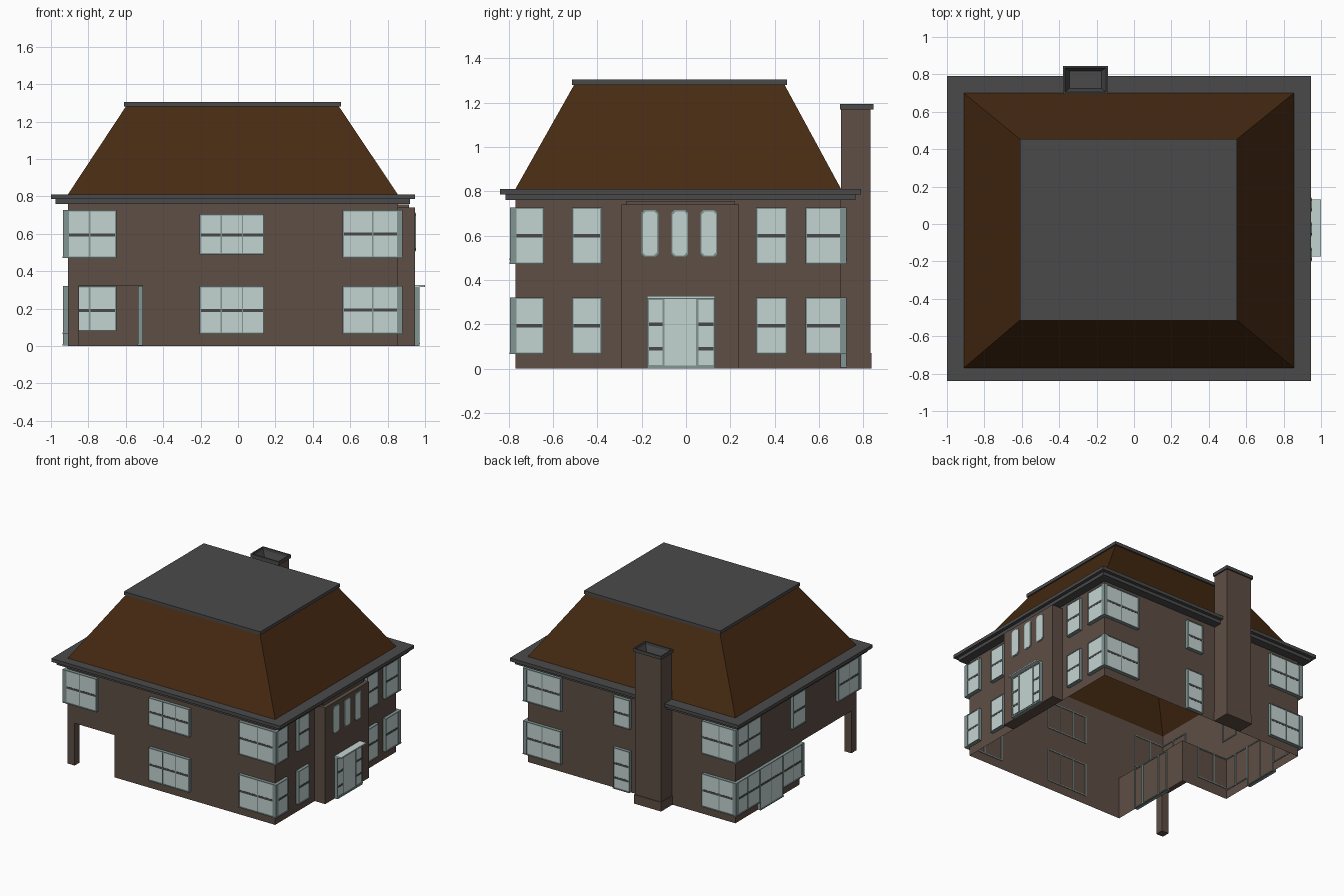
import bpy
import bmesh

cube = bpy.data.objects.get("Cube")
if cube:
    bpy.data.objects.remove(cube, do_unlink=True)


def material(name, rgb):
    m = bpy.data.materials.new(name)
    m.use_nodes = True
    m.diffuse_color = (*rgb, 1)
    bsdf = next(n for n in m.node_tree.nodes if n.type == 'BSDF_PRINCIPLED')
    bsdf.inputs["Base Color"].default_value = (*rgb, 1)
    bsdf.inputs["Roughness"].default_value = 0.8
    return m


WALL, ROOF, TRIM, GLASS, FRAME = range(5)
MATS = [material("brown brick", (0.11, 0.077, 0.058)),
        material("brown roof tile", (0.062, 0.023, 0.006)),
        material("dark grey trim", (0.068, 0.068, 0.07)),
        material("pale glass", (0.55, 0.66, 0.64)),
        material("grey green frame", (0.22, 0.30, 0.29))]


def finish(bm, name):
    mesh = bpy.data.meshes.new(name)
    bm.to_mesh(mesh)
    bm.free()
    for m in MATS:
        mesh.materials.append(m)
    ob = bpy.data.objects.new(name, mesh)
    bpy.context.collection.objects.link(ob)
    return ob


def face(bm, pts, mat):
    f = bm.faces.new([bm.verts.new(p) for p in pts])
    f.material_index = mat


def rect(x0, x1, y0, y1):
    return [(x0, y0), (x1, y0), (x1, y1), (x0, y1)]


def loft(bm, low, high, z0, z1, mat, bottom=False, top=False):
    """Walls between two counter-clockwise outlines, with optional ends."""
    n = len(low)
    for i in range(n):
        j = (i + 1) % n
        face(bm, [(*low[i], z0), (*low[j], z0), (*high[j], z1), (*high[i], z1)], mat)
    if bottom:
        face(bm, [(*p, z0) for p in reversed(low)], mat)
    if top:
        face(bm, [(*p, z1) for p in high], mat)


def box(bm, x0, x1, y0, y1, z0, z1, mat):
    r = rect(x0, x1, y0, y1)
    loft(bm, r, r, z0, z1, mat, True, True)


def ring(bm, outer, inner, z0, z1, mat):
    """Flat rectangular collar with an open middle."""
    loft(bm, outer, outer, z0, z1, mat)
    loft(bm, inner[::-1], inner[::-1], z0, z1, mat)
    for i in range(4):
        j = (i + 1) % 4
        face(bm, [(*outer[i], z1), (*outer[j], z1), (*inner[j], z1), (*inner[i], z1)], mat)
        face(bm, [(*outer[j], z0), (*outer[i], z0), (*inner[i], z0), (*inner[j], z0)], mat)


def wall_box(bm, side, wall, u0, u1, n0, n1, z0, z1, mat):
    """Box on a wall: u runs along the wall, n points out of it."""
    if side in ("front", "back"):
        s = -1 if side == "front" else 1
        a, b = sorted((wall + s * n0, wall + s * n1))
        box(bm, u0, u1, a, b, z0, z1, mat)
    else:
        s = -1 if side == "west" else 1
        a, b = sorted((wall + s * n0, wall + s * n1))
        box(bm, a, b, u0, u1, z0, z1, mat)


def window(name, side, wall, u0, u1, z0, z1, panes=1, bars=(), w=0.007):
    bm = bmesh.new()

    def add(a, b, n0, n1, c, d, mat):
        wall_box(bm, side, wall, a, b, n0, n1, c, d, mat)

    add(u0 + 0.003, u1 - 0.003, 0.002, 0.021, z0 + 0.003, z1 - 0.003, GLASS)
    # head, sill, jambs and mullions
    add(u0, u1, -0.006, 0.025, z1 - w, z1, FRAME)
    add(u0, u1, -0.006, 0.027, z0, z0 + w, FRAME)
    step = (u1 - u0 - w) / panes
    for i in range(panes + 1):
        a = u0 + i * step
        end = i in (0, panes)
        add(a, a + w, -0.006, 0.025 if end else 0.023, z0 + w, z1 - w, FRAME)
        if i < panes:
            for z in bars:
                add(a + w, a + step, 0.003, 0.0225, z - 0.008, z + 0.008, TRIM)
    finish(bm, name)


# House extents
X0, X1, Y0, Y1 = -0.91, 0.855, -0.77, 0.70
PX, PY, PZ = -0.51, -0.08, 0.325
EAVE, ROOF_TOP = 0.81, 1.28
body = rect(X0, X1, Y0, Y1)

# Hollow walls with an open corner porch
bm = bmesh.new()
ground = [(PX, Y0), (X1, Y0), (X1, Y1), (X0, Y1), (X0, PY), (PX, PY)]
loft(bm, ground, ground, 0, PZ, WALL)
loft(bm, body, body, PZ, EAVE, WALL)
porch = rect(X0, PX, Y0, PY)
face(bm, [(*p, PZ) for p in reversed(porch)], WALL)
finish(bm, "walls")

bm = bmesh.new()
box(bm, X0, X0 + 0.06, Y0, Y0 + 0.06, 0, PZ, WALL)
finish(bm, "porch_post")

# Entrance bay
BAY = 0.945
bm = bmesh.new()
box(bm, X1, BAY, -0.29, 0.24, 0, 0.74, WALL)
box(bm, X1, 0.915, -0.27, 0.22, 0.74, 0.757, WALL)
finish(bm, "entrance_bay")

# Eaves, roof and flat cap
bm = bmesh.new()
ring(bm, rect(-0.975, 0.92, -0.815, 0.765), body, 0.76, 0.785, TRIM)
ring(bm, rect(-1.0, 0.945, -0.84, 0.79), body, 0.785, EAVE, TRIM)
finish(bm, "eaves")

bm = bmesh.new()
loft(bm, body, rect(-0.60, 0.54, -0.505, 0.445), EAVE, ROOF_TOP, ROOF)
finish(bm, "roof")

bm = bmesh.new()
box(bm, -0.61, 0.55, -0.515, 0.455, ROOF_TOP, 1.305, TRIM)
finish(bm, "roof_cap")

# Chimney with a sunken flue
bm = bmesh.new()
shaft = rect(-0.37, -0.15, 0.70, 0.833)
loft(bm, shaft, shaft, 0, 1.17, WALL, bottom=True)
box(bm, -0.375, -0.145, 0.70, 0.838, 0, 0.07, WALL)
finish(bm, "chimney")

bm = bmesh.new()
rim = rect(-0.37, -0.15, 0.705, 0.835)
flue = rect(-0.345, -0.175, 0.725, 0.818)
ring(bm, rect(-0.38, -0.14, 0.695, 0.845), rim, 1.17, 1.195, TRIM)
loft(bm, rim[::-1], flue[::-1], 1.175, 1.12, TRIM)
face(bm, [(*p, 1.12) for p in flue], TRIM)
finish(bm, "chimney_cap")

# Windows wrapping the corners and centred on the walls, on both floors
LOW, HIGH, O = (0.065, 0.32), (0.472, 0.727), 0.025
for floor, (z0, z1) in (("lower", LOW), ("upper", HIGH)):
    bar = ((z0 + z1) / 2,)
    window(floor + "_front_corner_window", "front", Y0, 0.56, X1 + O, z0, z1, 2, bar)
    for side, wall in (("back", Y1),):
        window(floor + "_back_corner_window", side, wall, 0.56, X1 + O, z0, z1, 2, bar)
        window(floor + "_far_back_corner_window", side, wall, X0 - O, -0.64, z0, z1, 2, bar)
    window(floor + "_east_corner_window_a", "east", X1, Y0 - O, -0.64, z0, z1, 1, bar)
    window(floor + "_east_corner_window_b", "east", X1, 0.54, Y1 + O, z0, z1, 1, bar)
    window(floor + "_east_window_a", "east", X1, -0.515, -0.38, z0, z1, 1, bar)
    window(floor + "_east_window_b", "east", X1, 0.315, 0.455, z0, z1, 1, bar)

MID = (0.595,)
window("lower_front_window", "front", Y0, -0.205, 0.14, *LOW, 3, (0.19,))
window("upper_front_window", "front", Y0, -0.205, 0.14, 0.49, 0.705, 3, MID)
window("upper_front_porch_window", "front", Y0, X0 - O, -0.65, *HIGH, 2, MID)
window("upper_back_window", "back", Y1, -0.025, 0.115, 0.49, 0.715, 1, MID)
window("back_door", "back", Y1, -0.025, 0.115, 0.005, 0.32, 1, (0.09, 0.2))
window("upper_west_window_a", "west", X0, 0.42, Y1 + O, *HIGH, 2, MID)
window("upper_west_window_b", "west", X0, -0.12, 0.03, *HIGH, 1, MID)
window("upper_west_window_c", "west", X0, Y0 - O, -0.52, *HIGH, 2, MID)

# Ground floor glazing along the garden side, turning into the porch
window("garden_window_a", "west", X0, 0.43, Y1 + O, *LOW, 2, (0.19,))
window("garden_door", "west", X0, 0.15, 0.43, 0.003, 0.32, 2, (0.19,))
window("garden_window_b", "west", X0, PY - O, 0.15, *LOW, 2, (0.19,))
window("porch_window", "front", PY, X0 - O, -0.65, 0.08, 0.32, 2, (0.19,))
window("porch_door_light_a", "west", PX, -0.60, -0.51, 0.003, 0.32, 1, (0.09, 0.2))
window("porch_door", "west", PX, -0.51, -0.34, 0.003, 0.32, 1)
window("porch_door_light_b", "west", PX, -0.34, -0.25, 0.003, 0.32, 1, (0.09, 0.2))

# Main door with side lights, canopy and step
window("door_light_a", "east", BAY, -0.175, -0.1, 0.01, 0.317, 1, (0.09, 0.2))
window("main_door", "east", BAY, -0.1, 0.05, 0.01, 0.317, 1, (), 0.004)
window("door_light_b", "east", BAY, 0.05, 0.13, 0.01, 0.317, 1, (0.09, 0.2))
bm = bmesh.new()
box(bm, BAY, 1.0, -0.175, 0.13, 0.317, 0.327, GLASS)
finish(bm, "door_canopy")
bm = bmesh.new()
box(bm, BAY, 0.97, -0.175, 0.13, 0, 0.01, FRAME)
finish(bm, "door_step")

# Narrow bay windows with clipped corners
for k, yc in enumerate((-0.163, -0.028, 0.103)):
    bm = bmesh.new()
    for inset, depth, mat in ((0, 0.004, FRAME), (0.006, 0.006, GLASS)):
        hw, hh, c = 0.038 - inset, 0.105 - inset, 0.013
        pts = [(hw, c - hh), (hw, hh - c), (hw - c, hh), (c - hw, hh),
               (-hw, hh - c), (-hw, c - hh), (c - hw, -hh), (hw - c, -hh)]
        outer = [(BAY + depth, yc + u, 0.61 + v) for u, v in pts]
        face(bm, outer, mat)
        for i, p in enumerate(outer):
            q = outer[i - 1]
            face(bm, [p, q, (BAY, *q[1:]), (BAY, *p[1:])], mat)
    finish(bm, "bay_window_%d" % (k + 1))
